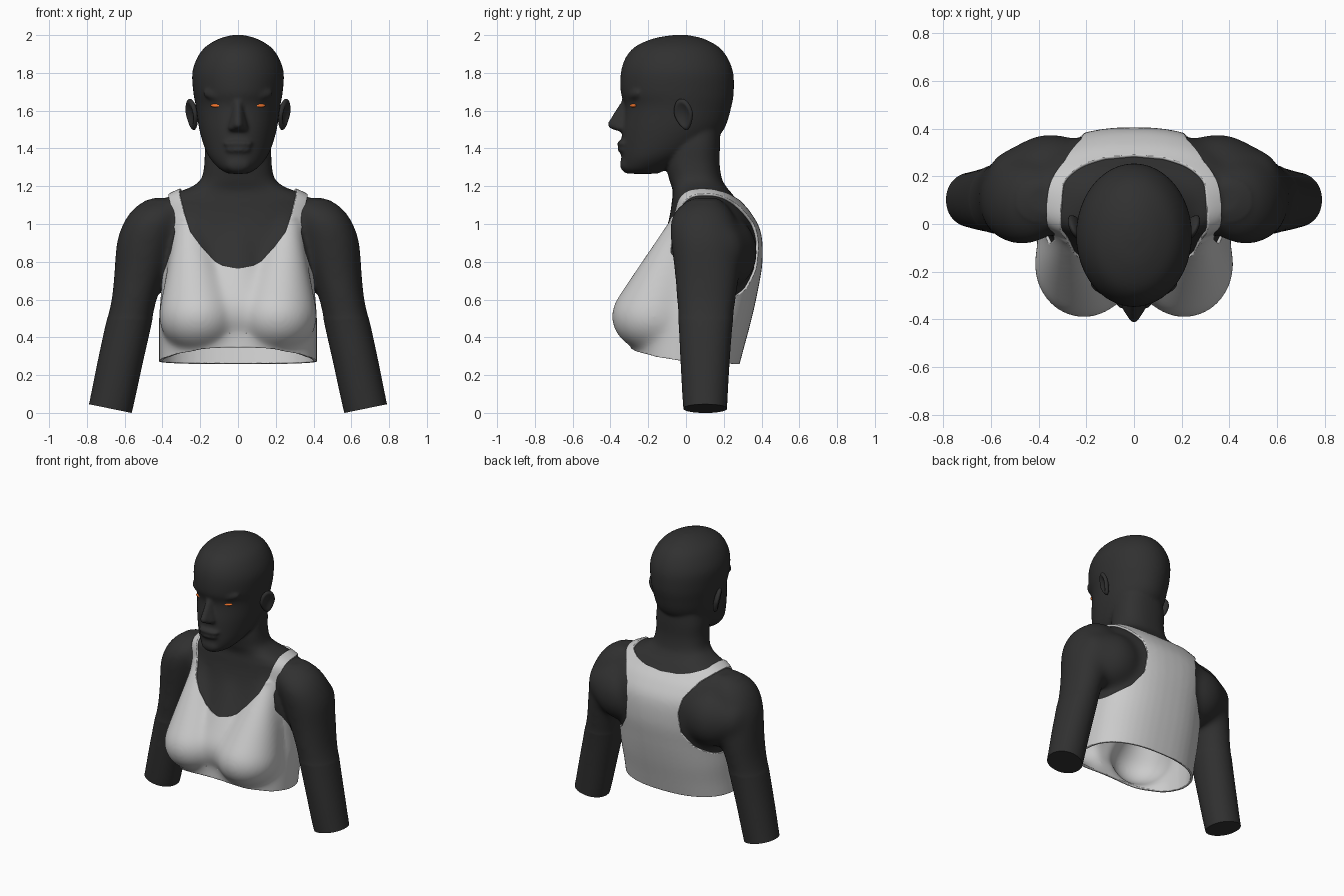
import bpy, bmesh, math
from mathutils import Matrix, Euler

if "Cube" in bpy.data.objects:
    bpy.data.objects.remove(bpy.data.objects["Cube"])


def material(name, rgb):
    m = bpy.data.materials.new(name)
    m.diffuse_color = (*rgb, 1)
    m.use_nodes = True
    m.node_tree.nodes["Principled BSDF"].inputs["Base Color"].default_value = m.diffuse_color
    return m


def spline(rows, steps=5):
    """Catmull-Rom resampling of rows of numbers."""
    out = []
    for i in range(len(rows) - 1):
        a, b, c, d = (rows[max(0, min(len(rows) - 1, i + k))] for k in (-1, 0, 1, 2))
        for j in range(steps):
            t = j / steps
            out.append([0.5 * (2*q + (r-p)*t + (2*p-5*q+4*r-s)*t*t + (3*q-p-3*r+s)*t**3)
                        for p, q, r, s in zip(a, b, c, d)])
    return out + [list(rows[-1])]


def loft(bm, rows, n=2.0, seg=48):
    """Closed skin over horizontal superellipses: z, x min, x max, y front, y back."""
    prev = first = None
    for z, x0, x1, y0, y1 in spline(rows):
        ring = []
        for k in range(seg):
            c, s = math.cos(2*math.pi*k/seg), math.sin(2*math.pi*k/seg)
            px = math.copysign(abs(c)**(2/n), c)
            py = math.copysign(abs(s)**(2/n), s)
            ring.append(bm.verts.new(((x0+x1)/2 + px*(x1-x0)/2, (y0+y1)/2 + py*(y1-y0)/2, z)))
        if prev:
            for k in range(seg):
                bm.faces.new((prev[k], prev[(k+1) % seg], ring[(k+1) % seg], ring[k]))
        else:
            first = ring
        prev = ring
    bm.faces.new(first[::-1])
    bm.faces.new(prev)


def blob(bm, c, r, rot=(0, 0, 0)):
    m = Matrix.Translation(c) @ Euler(rot).to_matrix().to_4x4() @ Matrix.Diagonal((*r, 1))
    return bmesh.ops.create_uvsphere(bm, u_segments=32, v_segments=20, radius=1, matrix=m)['verts']


def hull(bm, *blobs):
    """Convex skin stretched over several ellipsoids (centre, radii)."""
    verts = []
    for c, r in blobs:
        verts += blob(bm, c, r)
    faces = list({f for v in verts for f in v.link_faces})
    cos = [v.co.copy() for v in verts]
    bmesh.ops.delete(bm, geom=faces, context='FACES')
    verts = [bm.verts.new(c) for c in cos]
    bmesh.ops.convex_hull(bm, input=verts)
    bmesh.ops.delete(bm, geom=[v for v in bm.verts if not v.link_faces], context='VERTS')


def sym(rows):
    return [(z, -a, a, y0, y1) for z, a, y0, y1 in rows]


def add(name, bm, mat=None):
    me = bpy.data.meshes.new(name)
    bm.to_mesh(me)
    bm.free()
    me.polygons.foreach_set('use_smooth', [True] * len(me.polygons))
    ob = bpy.data.objects.new(name, me)
    bpy.context.collection.objects.link(ob)
    if mat:
        me.materials.append(mat)
    return ob


def fused(bm, smooth, zones):
    """Voxel-merge overlapping solids; zones (test, passes) get extra smoothing."""
    bmesh.ops.recalc_face_normals(bm, faces=bm.faces)
    ob = add('tmp', bm)
    r = ob.modifiers.new('remesh', 'REMESH')
    r.mode, r.voxel_size = 'VOXEL', 0.01
    s = ob.modifiers.new('smooth', 'SMOOTH')
    s.factor, s.iterations = 0.5, smooth
    me = ob.evaluated_get(bpy.context.evaluated_depsgraph_get()).to_mesh()
    out = bmesh.new()
    out.from_mesh(me)
    bpy.data.objects.remove(ob)
    for test, passes in zones:
        verts = [v for v in out.verts if test(*v.co)]
        for _ in range(passes):
            bmesh.ops.smooth_vert(out, verts=verts, factor=.5, use_axis_x=True, use_axis_y=True, use_axis_z=True)
    bmesh.ops.triangulate(out, faces=out.faces)
    return out


def trim(bm, f):
    """Cut along f = 0 and keep f > 0."""
    val = {v: f(*v.co) or 1e-6 for v in bm.verts}
    new = []
    for e in [e for e in bm.edges if val[e.verts[0]] * val[e.verts[1]] < 0]:
        a, b = e.verts
        new.append(bmesh.utils.edge_split(e, a, val[a] / (val[a] - val[b]))[1])
    bmesh.ops.connect_verts(bm, verts=new)
    bad = [p for p in bm.faces if sum(val.get(v, 0) for v in p.verts) < 0]
    bmesh.ops.delete(bm, geom=bad, context='FACES')


def lerp(t, pts):
    if t <= pts[0][0]:
        return pts[0][1]
    for (a, p), (b, q) in zip(pts, pts[1:]):
        if t <= b:
            return p + (q - p) * (t - a) / (b - a)
    return pts[-1][1]


# Edges of the top: neckline and armhole half-widths by height, front and back
NECK_F = [(.70, -.3), (.76, 0), (.775, .08), (.80, .13), (.87, .195), (.95, .25), (1.05, .28), (1.15, .305)]
NECK_B = [(1.05, -.3), (1.115, 0), (1.12, .12), (1.138, .21), (1.165, .29), (1.2, .31)]
ARM_F = [(0, .53), (.3, .485), (.6, .425), (.68, .405), (.75, .38), (.85, .345), (.95, .325), (1.05, .335), (1.15, .365)]
ARM_B = [(0, .53), (.3, .485), (.55, .42), (.60, .36), (.66, .28), (.76, .215), (.9, .2), (1.0, .22), (1.1, .29), (1.16, .365)]
HEM = [(-.3, .36), (-.25, .33), (-.15, .297), (0, .272), (.3, .26)]


def covered(x, y, z):
    x = abs(x)
    t = max(0, min(1, y / .22))
    t = t * t * (3 - 2 * t)
    neck = lerp(z, NECK_F) * (1 - t) + lerp(z, NECK_B) * t
    arm = lerp(z, ARM_F) * (1 - t) + lerp(z, ARM_B) * t
    return min(x - neck, arm - x)


# Torso and neck volume, shared by body and top
def torso(bm):
    loft(bm, sym([(.18, .405, -.27, .25), (.35, .405, -.28, .295), (.5, .405, -.255, .335),
                  (.65, .395, -.21, .368), (.8, .40, -.165, .392), (.95, .42, -.11, .385),
                  (1.05, .43, -.085, .335), (1.12, .40, -.075, .275), (1.165, .33, -.07, .24),
                  (1.195, .25, -.075, .215), (1.24, .195, -.09, .19), (1.32, .178, -.105, .178),
                  (1.42, .175, -.10, .18), (1.52, .16, -.1, .18)]), 2.4)
    hull(bm, ((0, -.14, .54), (.2, .175, .17)), ((0, -.03, 1), (.1, .055, .06)))
    for s in (-1, 1):
        hull(bm, ((s*.21, -.17, .51), (.2, .216, .178)), ((s*.26, -.025, .99), (.06, .06, .06)))
        hull(bm, ((s*.35, .2, .85), (.2, .178, .2)), ((s*.53, .13, .87), (.1, .175, .16)))


CHEST = (lambda x, y, z: y < -.03 and .22 < z < 1.02 and abs(x) < .43, 70)
skin = material('dark_skin', (.03, .03, .03))
orange = material('orange', (1, .2, .03))

# Top: thin fabric shell
bm = bmesh.new()
torso(bm)
bm = fused(bm, 14, [CHEST])
trim(bm, lambda x, y, z: min(covered(x, y, z), z - lerp(y, HEM)))
top = add('sports_top', bm)
sol = top.modifiers.new('fabric', 'SOLIDIFY')
sol.thickness, sol.offset = .016, .6

# Body: torso, arms and head merged
bm = bmesh.new()
torso(bm)
arm = [(-.1, .59, .83, 0, .215), (.03, .555, .793, -.015, .218), (.25, .507, .748, -.028, .23),
       (.45, .462, .705, -.038, .245), (.6, .43, .67, -.05, .265), (.75, .38, .655, -.062, .285),
       (.9, .33, .643, -.08, .285), (1.0, .30, .61, -.085, .27), (1.07, .28, .565, -.058, .24),
       (1.115, .28, .51, -.005, .2), (1.138, .31, .44, .05, .16)]
loft(bm, arm, 2.1)
loft(bm, [(z, -b, -a, p, q) for z, a, b, p, q in arm], 2.1)
# skull and jaw
loft(bm, sym([(1.266, .05, -.315, -.15), (1.29, .095, -.338, -.1), (1.34, .143, -.342, 0),
              (1.40, .175, -.342, .1), (1.5, .205, -.338, .2), (1.62, .223, -.325, .24),
              (1.7, .237, -.346, .253), (1.8, .242, -.345, .25), (1.88, .216, -.32, .22),
              (1.94, .17, -.267, .17), (1.982, .097, -.172, .09), (2.0, .03, -.07, .01)]), 2.0)
# nose, lips, chin, brows
hull(bm, ((0, -.325, 1.645), (.018, .016, .02)), ((0, -.39, 1.527), (.022, .026, .024)),
     ((-.035, -.345, 1.508), (.018, .02, .018)), ((.035, -.345, 1.508), (.018, .02, .018)))
blob(bm, (0, -.332, 1.425), (.08, .034, .02))
blob(bm, (0, -.33, 1.393), (.07, .032, .02))
blob(bm, (0, -.31, 1.315), (.07, .04, .045))
for s in (-1, 1):
    blob(bm, (s*.1, -.28, 1.685), (.09, .03, .035), (0, -s*.1, s*.35))
bm = fused(bm, 8, [(CHEST[0], 60),
                   (lambda x, y, z: abs(x) > .2 and .5 < z < 1.12, 45)])
trim(bm, lambda x, y, z: min(.018 - covered(x, y, z), z + .002 - .205 * (abs(x) - .555)))
# flat caps on the arm stumps
rim = [e for e in bm.edges if e.is_boundary and all(v.co.z < .08 for v in e.verts)]
caps = bmesh.ops.holes_fill(bm, edges=rim, sides=0)['faces']
bmesh.ops.split_edges(bm, edges=list({e for p in caps for e in p.edges}))
add('body', bm, skin)

for s, side in ((-1, 'left'), (1, 'right')):
    # Ear: flattened shell with a hollow bowl
    bm = bmesh.new()
    for v in blob(bm, (0, 0, 0), (.024, .054, .085)):
        r = math.hypot(v.co.y / .054, v.co.z / .085)
        if v.co.x > 0 and r < .8:
            v.co.x -= .024 * (1 - (r / .8) ** 2)
        if v.co.z < 0:
            v.co.y *= 1 + v.co.z * 4
    bm.transform(Matrix.Translation((.244, -.012, 1.58)) @ Euler((.12, .2, -.45)).to_matrix().to_4x4())
    if s < 0:
        bm.transform(Matrix.Diagonal((-1, 1, 1, 1)))
        bmesh.ops.reverse_faces(bm, faces=bm.faces)
    add(side + '_ear', bm, skin)
    # Eye sliver
    bm = bmesh.new()
    blob(bm, (s*.105, -.28, 1.627), (.042, .014, .011), (0, 0, s*.3))
    add(side + '_eye', bm, orange)
